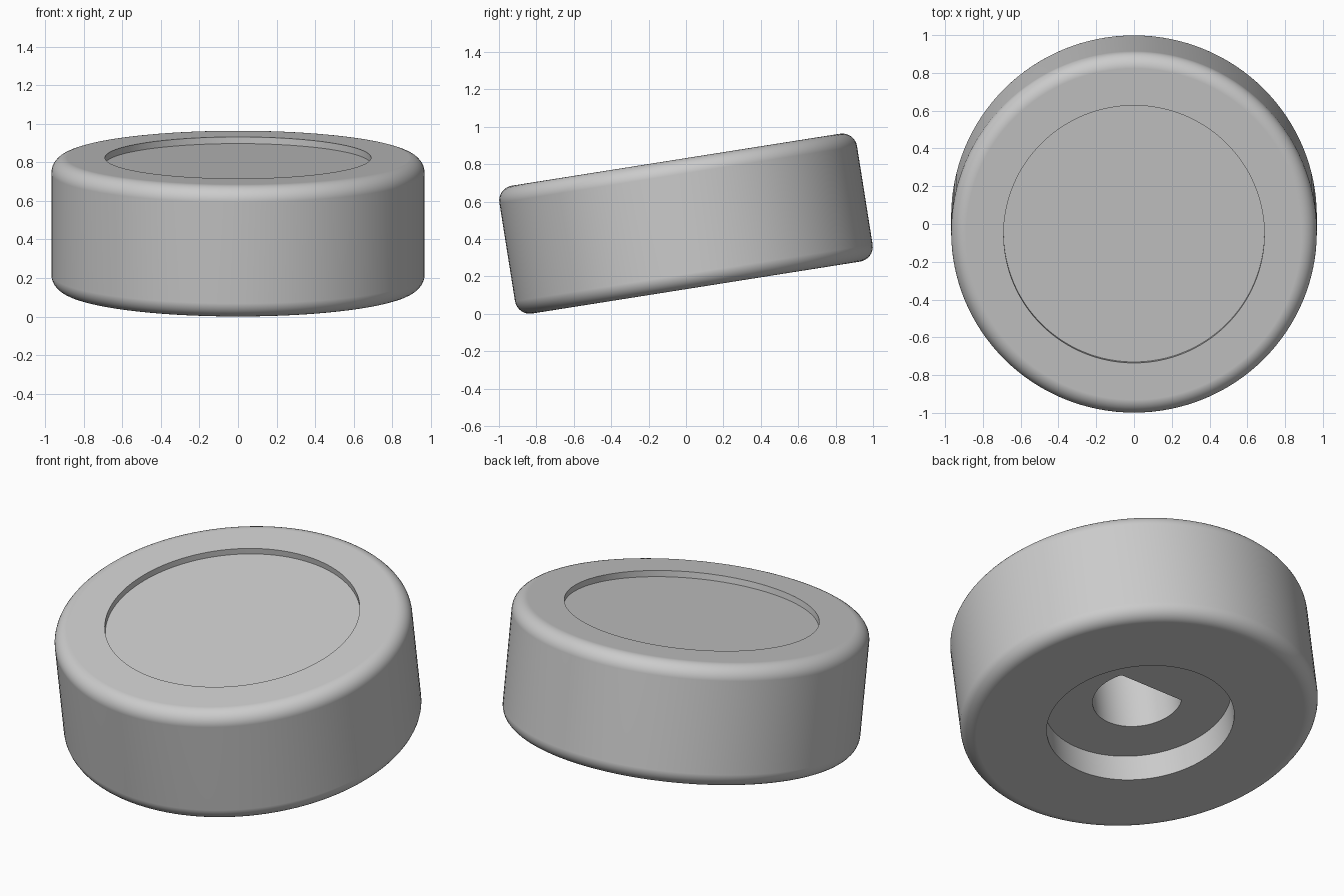
import bpy, bmesh, math

scene = bpy.context.scene
if "Cube" in bpy.data.objects:
    bpy.data.objects.remove(bpy.data.objects["Cube"])

SEGMENTS = 128
RADIUS, HALF = 0.968, 0.346
TILT = math.radians(9)


def disc(name, radius, low, high, fillet=0, flat=None):
    """Cylinder between two heights, with rounded rims or one flattened side."""
    bm = bmesh.new()
    bmesh.ops.create_cone(bm, cap_ends=True, segments=SEGMENTS, radius1=radius,
                          radius2=radius, depth=high - low)
    bmesh.ops.translate(bm, verts=bm.verts, vec=(0, 0, (low + high) / 2))
    if fillet:
        rims = [e for e in bm.edges if abs(e.verts[0].co.z - e.verts[1].co.z) < 0.001]
        bmesh.ops.bevel(bm, geom=rims, offset=fillet, offset_type='OFFSET',
                        segments=8, profile=0.5, affect='EDGES')
    if flat is not None:
        for v in bm.verts:
            v.co.y = min(v.co.y, flat)
    mesh = bpy.data.meshes.new(name)
    bm.to_mesh(mesh)
    bm.free()
    obj = bpy.data.objects.new(name, mesh)
    scene.collection.objects.link(obj)
    return obj


def select_only(obj):
    bpy.ops.object.select_all(action='DESELECT')
    obj.select_set(True)
    bpy.context.view_layer.objects.active = obj


# Colour
grey = bpy.data.materials.new("light_grey")
grey.use_nodes = True
colour = (0.6, 0.6, 0.6, 1)
grey.diffuse_color = colour
grey.node_tree.nodes["Principled BSDF"].inputs["Base Color"].default_value = colour

# Knob body with rounded rims
knob = disc("knob_body", RADIUS, -HALF, HALF, fillet=0.08)
knob.data.materials.append(grey)

# Shallow face recess, underside recess and D-shaped shaft bore
cutters = [
    disc("face_recess", 0.69, HALF - 0.035, HALF + 0.1),
    disc("underside_recess", 0.508, -HALF - 0.1, -HALF + 0.16),
    disc("shaft_bore", 0.243, -HALF - 0.05, 0.22, flat=0.12),
]
select_only(knob)
for cutter in cutters:
    cutter.hide_render = True
    cut = knob.modifiers.new(cutter.name, 'BOOLEAN')
    cut.operation = 'DIFFERENCE'
    cut.solver = 'EXACT'
    cut.object = cutter
    bpy.ops.object.modifier_apply(modifier=cut.name)
    bpy.data.objects.remove(cutter)

# Smooth sides, flat caps, then tilt the knob towards the front
select_only(knob)
bpy.ops.object.shade_smooth_by_angle(angle=math.radians(30))
normals = knob.modifiers.new("flat_caps", 'WEIGHTED_NORMAL')
normals.keep_sharp = True
knob.rotation_euler.x = TILT
knob.location.z = 0.482
